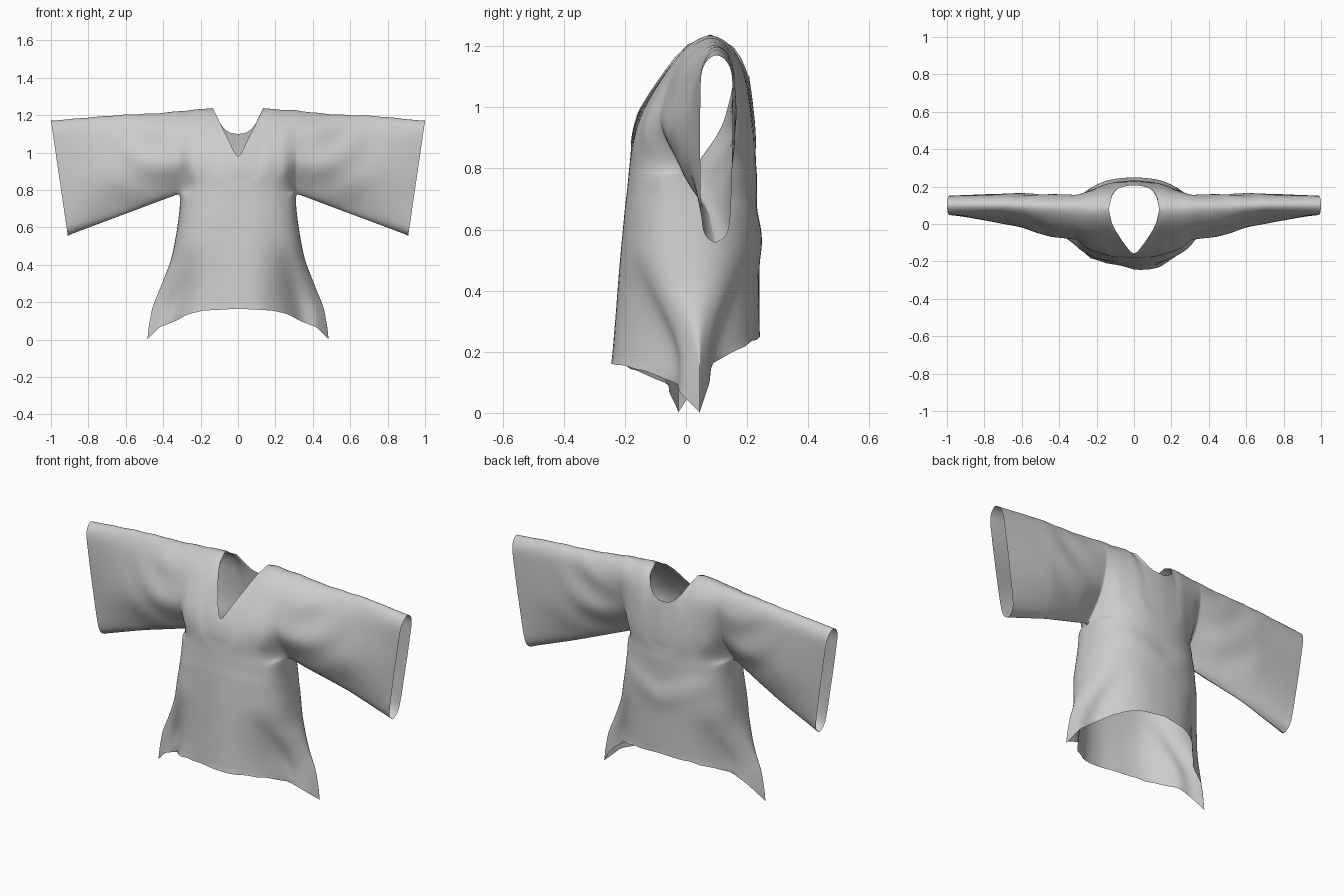
import bpy, bmesh, math

if "Cube" in bpy.data.objects:
    bpy.data.objects.remove(bpy.data.objects["Cube"])

ARM, NECK, ZARM = 0.31, 0.135, 0.78      # underarm x, neck half width, underarm height


def lerp(table, x):
    """Piecewise linear lookup in [(x, value), ...]."""
    for (a, va), (b, vb) in zip(table, table[1:]):
        if x <= b:
            k = max(0.0, (x - a) / (b - a))
            if isinstance(va, tuple):
                return tuple(p + (q - p) * k for p, q in zip(va, vb))
            return va + (vb - va) * k
    return table[-1][1]


def catmull(vals, s):
    """Smooth interpolation through evenly indexed values, s in 0..1."""
    n = len(vals) - 1
    i = min(int(s * n), n - 1)
    t = s * n - i
    p0, p1, p2, p3 = vals[max(i - 1, 0)], vals[i], vals[i + 1], vals[min(i + 2, n)]
    return 0.5 * (2 * p1 + (p2 - p0) * t + (2 * p0 - 5 * p1 + 4 * p2 - p3) * t * t
                  + (3 * p1 - p0 - 3 * p2 + p3) * t ** 3)


# Torso tables: half width by height, hem height and hem depth by position across
WIDTH = [(0, .485), (.06, .48), (.17, .46), (.28, .415), (.42, .36), (.5, .342), (.6, .325), (.7, .312), (.78, ARM)]
HEM_F = [(0, .165), (.4, .155), (.58, .135), (.7, .1), (.88, .065), (1, .002)]
HEM_B = [(0, .25), (.4, .235), (.6, .2), (.72, .16), (.88, .1), (1, .002)]
FLARE = [(0, 1), (.3, .94), (.5, .76), (.62, .52), (.72, .24), (.88, .19), (1, 0)]

# Sleeve and shoulder sections: y going up the front, over the top and down the back
FRACS = [0, .08, .4, .75, .93, 1, .93, .75, .4, .08, 0]
SECTIONS = [
    (0.00, (-.187, -.165, -.07, .00, .08, .155, .20, .225, .233)),
    (0.14, (-.178, -.155, -.06, .01, .08, .145, .19, .215, .222)),
    (0.25, (-.130, -.130, -.055, .015, .08, .135, .17, .175, .165)),
    (0.31, (-.020, -.085, -.04, .02, .085, .135, .155, .125, .035)),
    (0.45, (-.005, -.065, -.025, .03, .09, .135, .155, .145, .07)),
    (0.70, (.045, -.005, .025, .06, .10, .145, .16, .16, .11)),
    (1.00, (.055, .047, .047, .055, .10, .145, .152, .15, .14))]
TOP = [(0, 1.248), (.135, 1.238), (.3, 1.225), (.45, 1.208), (.7, 1.198), (1, 1.17)]
BOTTOM = [(0, ZARM), (ARM, ZARM), (1, .555)]
SEAM_Y = [(0, .01), (ARM, .01), (.7, .075), (1, .095)]


def torso_point(u, t, side):
    """Lower body; t runs from underarm (0) to hem (1); side -1 front, 1 back."""
    a = abs(u)
    z = ZARM + (lerp(HEM_F if side < 0 else HEM_B, a) - ZARM) * t
    k = min(1, max(0, (.55 - z) / .4))
    k = k * k * (3 - 2 * k)
    shape = (1 - k) * max(0, 1 - a ** 2.5) ** .4 + k * lerp(FLARE, a)
    depth = .22 + .05 * t if side < 0 else .205 + .008 * t
    yc = .03 - .02 * a ** 3 + k * a ** 4 * (.035 if u > 0 else -.035)
    x = lerp(WIDTH, z) * u
    y = yc + side * depth * shape
    if side < 0:                                    # soft vertical folds
        y -= .012 * t * math.cos(16 * (x - .08)) * (1 - a ** 4)
    else:                                           # sagging waist fold
        y += .011 * math.exp(-((z - .56 - .12 * a) / .06) ** 2) * (1 - a ** 2)
        y -= .005 * math.exp(-((z - .66 - .12 * a) / .04) ** 2) * (1 - a ** 2)
    return (x, y, z)


def section_point(x, s):
    """Shoulder / sleeve section at x, s from front bottom (0) to back bottom (1)."""
    a = abs(x)
    if a <= ARM:
        y0, y1 = (torso_point(x / ARM, 0, d)[1] for d in (-1, 1))
    else:
        y0 = y1 = lerp(SEAM_Y, a)
    zb, zt = lerp(BOTTOM, a), lerp(TOP, a)
    y = catmull([y0, *lerp(SECTIONS, a), y1], s)
    f = catmull(FRACS, s)
    z = zb + (zt - zb) * f
    # drape folds swinging from the shoulder
    env = math.exp(-((a - .5) / .17) ** 2) * max(0, math.sin(math.pi * min(1, max(0, f))))
    r = math.hypot(a - .38, z - 1.27)
    y += .009 * env * math.sin(32 * r + (0 if s < .5 else 2))
    z += .004 * math.sin(31 * x + 1) * math.sin(17 * x) * max(0, f) ** 6 * min(1, a * 3) * (1 - a ** 4)
    shear = max(0, a - ARM) / (1 - ARM) * .09 * (1 - f)
    return (x - math.copysign(shear, x), y, z)


def neck_limit(x, side):
    """Section parameter where the neckline cuts the front or back."""
    r = abs(x) / NECK
    if r >= .999:
        return .5
    zn = 1.238 - .275 * (1 - r) if side < 0 else 1.1 + .138 * r ** 2.6
    lo, hi = (0, .5) if side < 0 else (1, .5)
    for _ in range(30):
        m = (lo + hi) / 2
        if section_point(x, m)[2] < zn:
            lo = m
        else:
            hi = m
    return lo


def add_panel(bm, columns):
    """Quad sheet from equally long columns of points."""
    grid = [[bm.verts.new(p) for p in c] for c in columns]
    for a, b in zip(grid, grid[1:]):
        for j in range(len(a) - 1):
            bm.faces.new((a[j], b[j], b[j + 1], a[j + 1]))


# Column positions: fine near the side seams, with one exactly at the neck edge
half = [ARM * math.sin(math.pi / 2 * k / 24) for k in range(25)]
near = min(range(25), key=lambda k: abs(half[k] - NECK))
half[near] = NECK
body = [-x for x in half[:0:-1]] + half
arm = [ARM + (1 - ARM) * k / 40 for k in range(1, 41)]
across = [-x for x in arm[::-1]] + body + arm

bm = bmesh.new()
ROWS = 36
for side in (-1, 1):
    # lower body panel
    add_panel(bm, [[torso_point(x / ARM, j / 40, side) for j in range(41)] for x in body])
    # shoulder and sleeve panel
    cols = []
    for x in across:
        end, start = neck_limit(x, side), (0 if side < 0 else 1)
        cols.append([section_point(x, start + (end - start) * j / ROWS) for j in range(ROWS + 1)])
    add_panel(bm, cols)

# Sew the panels together and relax the cloth away from its open edges
bmesh.ops.remove_doubles(bm, verts=bm.verts[:], dist=0.0004)
bmesh.ops.dissolve_degenerate(bm, edges=bm.edges[:], dist=0.0001)


def relax(verts, passes):
    for _ in range(passes):
        bmesh.ops.smooth_vert(bm, verts=verts, factor=0.5, use_axis_x=True, use_axis_y=True, use_axis_z=True)


inner = [v for v in bm.verts if not v.is_boundary]
relax([v for v in inner if abs(v.co.z - ZARM) < .09 and abs(v.co.x) < .285], 40)
relax(inner, 4)
bmesh.ops.recalc_face_normals(bm, faces=bm.faces[:])

mesh = bpy.data.meshes.new("wide_sleeved_tunic")
bm.to_mesh(mesh)
bm.free()
tunic = bpy.data.objects.new("wide_sleeved_tunic", mesh)
bpy.context.collection.objects.link(tunic)

bpy.context.view_layer.objects.active = tunic
tunic.select_set(True)
bpy.ops.object.shade_smooth_by_angle(angle=math.radians(60))
